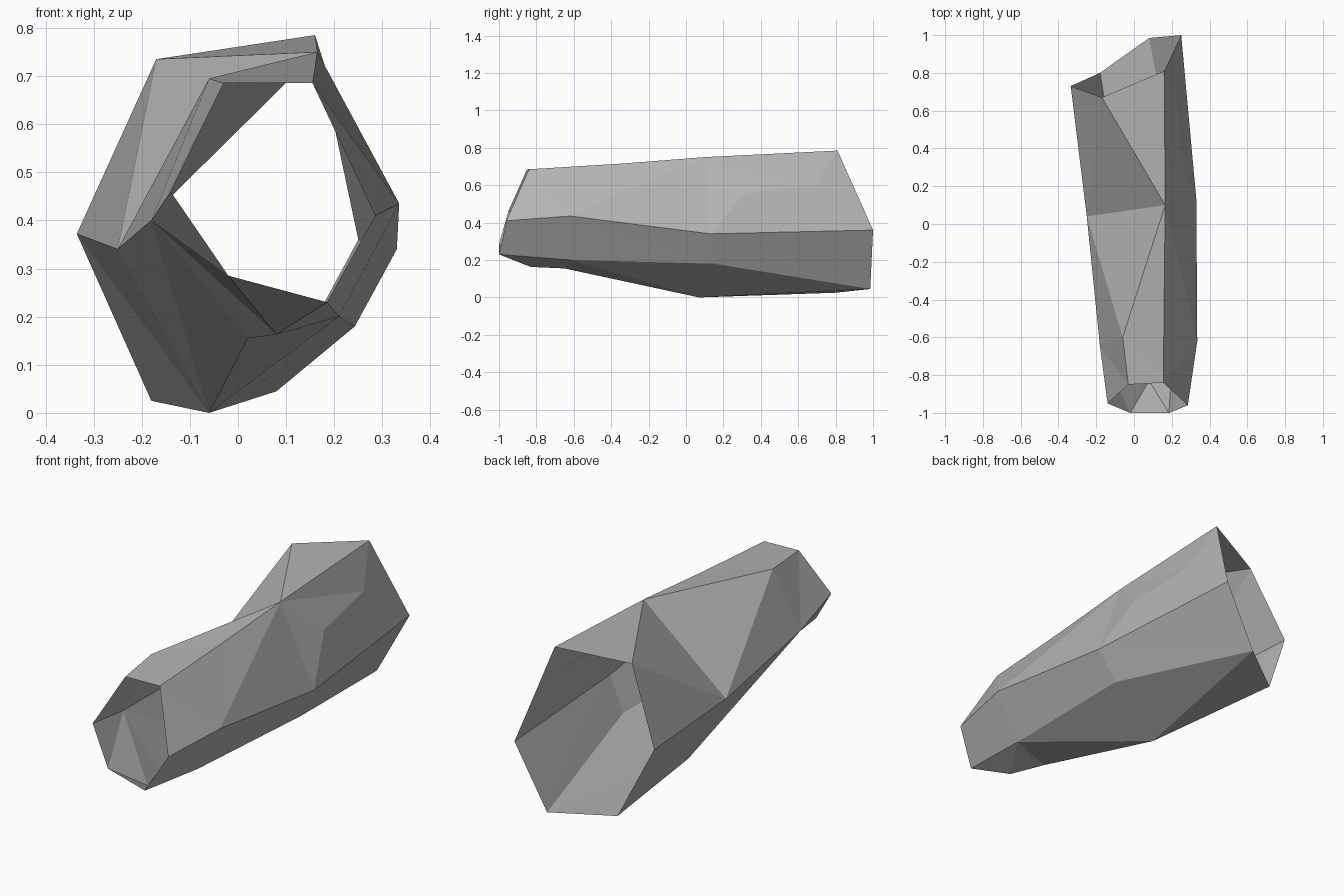
import bpy
import bmesh

default_cube = bpy.data.objects.get("Cube")
if default_cube:
    bpy.data.objects.remove(default_cube, do_unlink=True)

# Stone colour
stone = bpy.data.materials.new("grey_stone")
stone.use_nodes = True
grey = (0.45, 0.45, 0.45, 1)
stone.diffuse_color = grey
stone.node_tree.nodes["Principled BSDF"].inputs["Base Color"].default_value = grey

# Shared points on the crest and the right wall
crest = (0.165, 0.10, 0.75)
back_peak = (0.16, 0.81, 0.785)
back_right = (0.25, 1.0, 0.36)
waist_right = (0.33, 0.13, 0.34)
dent = [(0.26, 0.31, 0.555), (0.22, 0.68, 0.597)]

# Long ridges of the hollow shell, each running from front to back
top_left = [(-0.03, -0.85, 0.685), (-0.06, -0.6, 0.695), crest, (-0.17, 0.67, 0.735)]
top_right = [(0.155, -0.84, 0.685), (0.16, -0.35, 0.715), crest, back_peak]
right = [(0.285, -0.96, 0.41), (0.335, -0.62, 0.435), waist_right]
low_right = [(0.185, -1.0, 0.23), (0.21, -0.62, 0.2), (0.243, 0.15, 0.18), (0.08, 0.985, 0.045)]
bottom = [(-0.02, -1.0, 0.285), (0.08, -0.83, 0.163), (0.02, -0.65, 0.155),
          (-0.06, 0.07, 0.0), (-0.18, 0.8, 0.025)]
left = [(-0.14, -0.95, 0.46), (-0.18, -0.65, 0.4), (-0.25, 0.04, 0.34), (-0.335, 0.73, 0.372)]

bm = bmesh.new()
corners = {}


def corner(point):
    if point not in corners:
        corners[point] = bm.verts.new(point)
    return corners[point]


def strip(rail_a, rail_b, steps):
    """Fill between two ridges; each letter says which ridge advances."""
    a, b = 0, 0
    for step in steps:
        tri = [rail_a[a], rail_b[b]]
        if step == "a":
            a += 1
            tri.append(rail_a[a])
        else:
            b += 1
            tri.append(rail_b[b])
        if len(set(tri)) == len(tri):
            bm.faces.new([corner(p) for p in tri])


# Walls around the tunnel, open at both ends
strip(top_left, top_right, "abbaab")
strip(top_right, right + dent + [back_peak], "baabbbab")
strip([back_right], [waist_right] + dent + [back_peak], "bbb")
strip(right + [back_right], low_right, "bababa")
strip(low_right, bottom, "babbaab")
strip(bottom, left, "baaabba")
strip(left, top_left, "ababba")

bmesh.ops.recalc_face_normals(bm, faces=bm.faces[:])
mesh = bpy.data.meshes.new("hollow_rock")
bm.to_mesh(mesh)
bm.free()
mesh.materials.append(stone)
rock = bpy.data.objects.new("hollow_rock", mesh)
bpy.context.collection.objects.link(rock)
